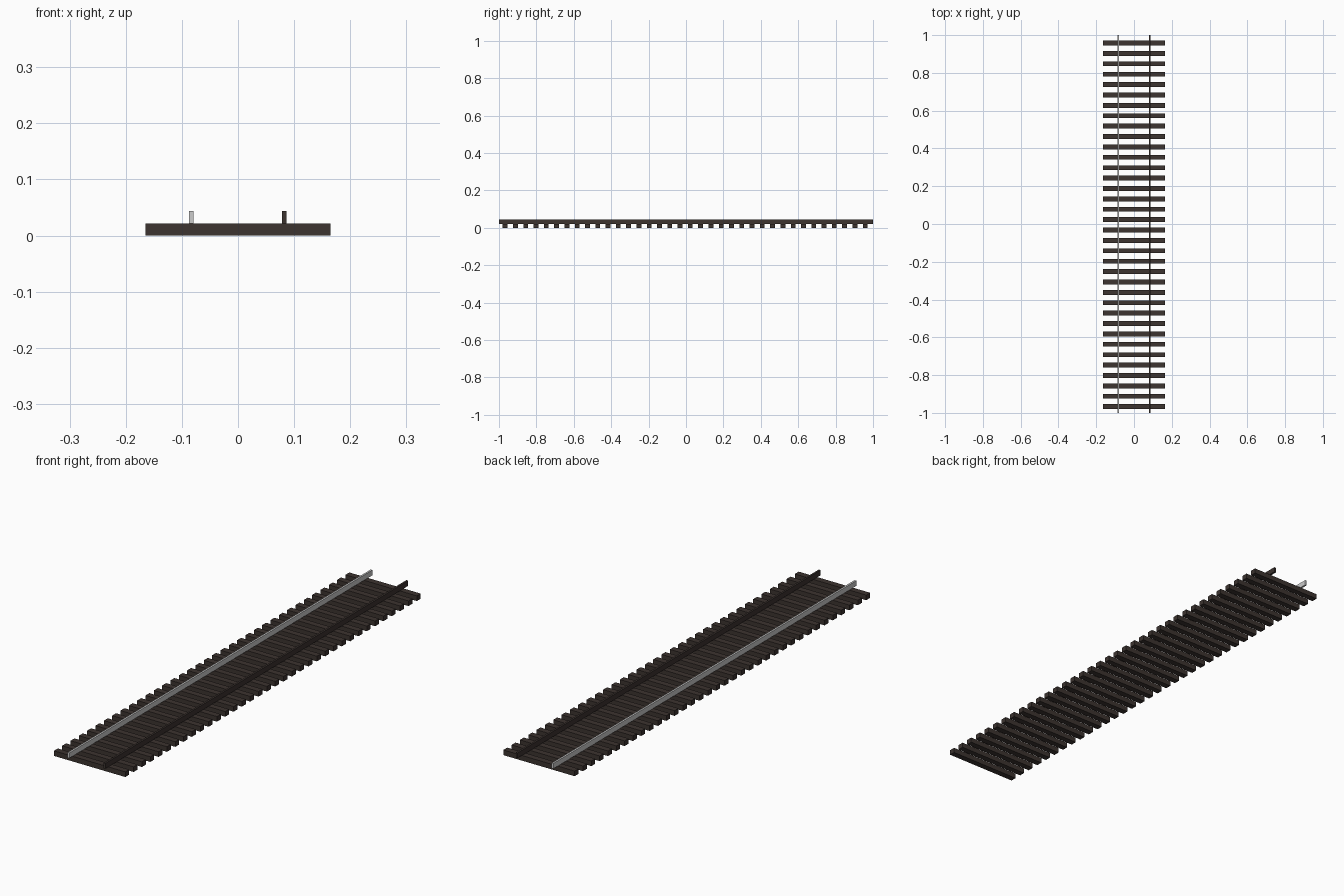
import bpy

if "Cube" in bpy.data.objects:
    bpy.data.objects.remove(bpy.data.objects["Cube"])

SLEEPER_TOP = 0.0215
RAIL_TOP = 0.0435

dark = bpy.data.materials.new("dark_wood")
dark.diffuse_color = (0.045, 0.033, 0.029, 1)
dark.use_nodes = True
dark.node_tree.nodes["Principled BSDF"].inputs["Base Color"].default_value = dark.diffuse_color


def box(name, x0, x1, y0, y1, z0, z1, mat=None):
    bpy.ops.mesh.primitive_cube_add(
        size=1, location=((x0 + x1) / 2, (y0 + y1) / 2, (z0 + z1) / 2))
    ob = bpy.context.object
    ob.name = name
    ob.scale = (x1 - x0, y1 - y0, z1 - z0)
    bpy.ops.object.transform_apply(location=False, rotation=False, scale=True)
    if mat:
        ob.data.materials.append(mat)
    return ob


# Sleepers: one beam repeated along the track
first_y, pitch, half = -0.967, 0.055, 0.0128
sleepers = box("sleepers", -0.165, 0.165, first_y - half, first_y + half,
               0, SLEEPER_TOP, dark)
arr = sleepers.modifiers.new("repeat", 'ARRAY')
arr.count = 36
arr.use_relative_offset = False
arr.use_constant_offset = True
arr.constant_offset_displace = (0, pitch, 0)

# Rails: plain grey on the left, dark on the right
box("left_rail", -0.087, -0.079, -1, 1, SLEEPER_TOP, RAIL_TOP)
box("right_rail", 0.0785, 0.0865, -1, 1, SLEEPER_TOP, RAIL_TOP, dark)
